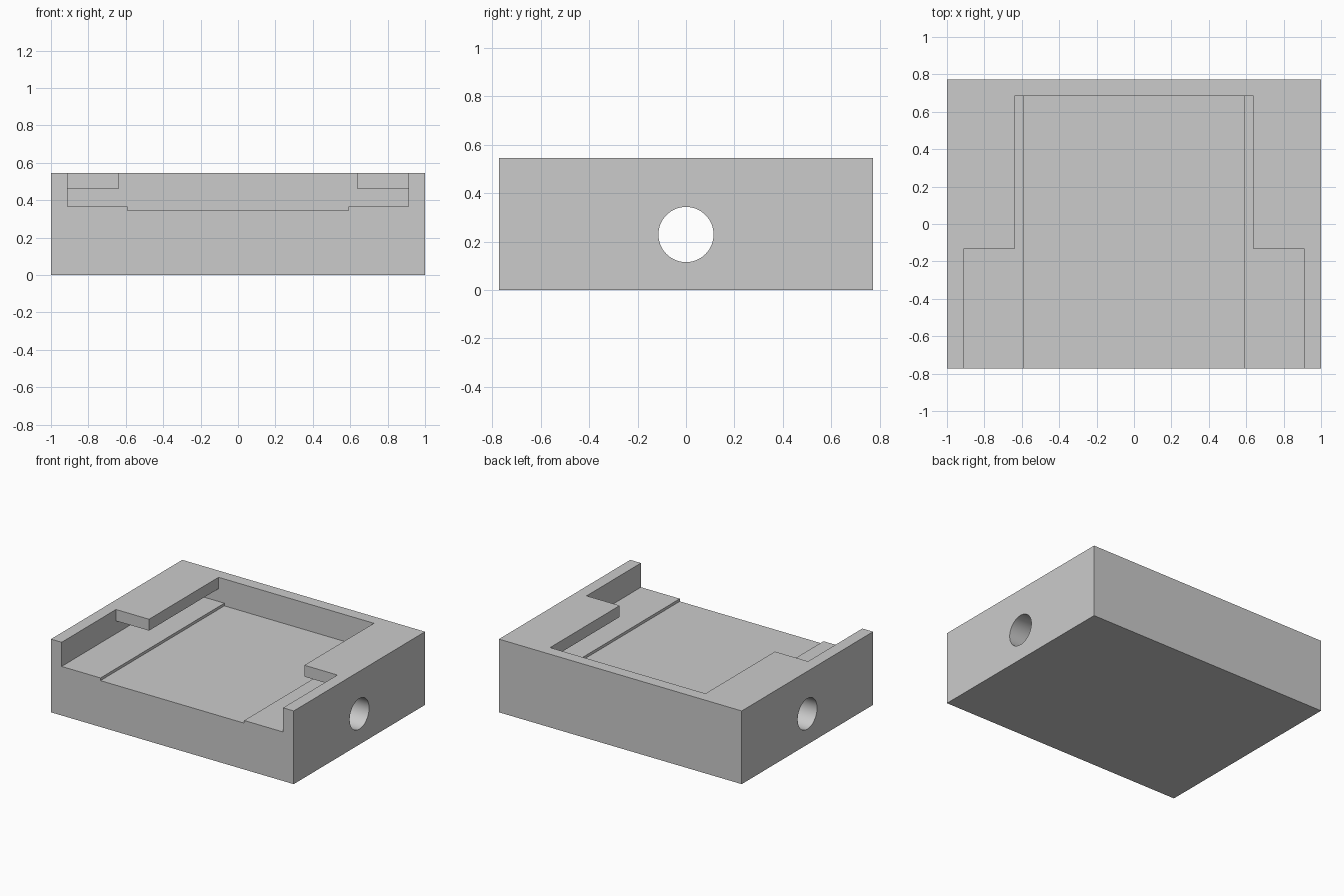
import bpy
import bmesh
from math import radians
from mathutils import Matrix, Vector

cube = bpy.data.objects.get("Cube")
if cube:
    bpy.data.objects.remove(cube, do_unlink=True)

WIDTH, DEPTH, HEIGHT = 2.0, 1.545, 0.545
FRONT = -1.0          # cutters start ahead of the open front
ABOVE = 0.7           # cutters end above the top face

grey = bpy.data.materials.new("plain grey")
grey.use_nodes = True
colour = (0.6, 0.6, 0.6, 1)
grey.diffuse_color = colour
grey.node_tree.nodes["Principled BSDF"].inputs["Base Color"].default_value = colour


def add_object(name, bm):
    bmesh.ops.recalc_face_normals(bm, faces=bm.faces)
    mesh = bpy.data.meshes.new(name)
    bm.to_mesh(mesh)
    bm.free()
    mesh.materials.append(grey)
    obj = bpy.data.objects.new(name, mesh)
    bpy.context.collection.objects.link(obj)
    return obj


def extrude_profile(name, half, y0, y1):
    """Mirror a right-hand x-z profile and extrude it from y0 to y1."""
    points = half + [(-x, z) for x, z in reversed(half)]
    bm = bmesh.new()
    face = bm.faces.new([bm.verts.new((x, y0, z)) for x, z in points])
    ring = bmesh.ops.extrude_face_region(bm, geom=[face])["geom"]
    verts = [v for v in ring if isinstance(v, bmesh.types.BMVert)]
    bmesh.ops.translate(bm, verts=verts, vec=Vector((0, y1 - y0, 0)))
    return add_object(name, bm)


# Solid block
block = extrude_profile("slotted_block", [(WIDTH / 2, 0), (WIDTH / 2, HEIGHT)],
                        -DEPTH / 2, DEPTH / 2)

# Undercut slot with a shallow channel in its floor, closed at the back
slot = extrude_profile("slot_cutter", [
    (0.592, 0.345), (0.592, 0.365), (0.912, 0.365),
    (0.912, 0.46), (0.64, 0.46), (0.64, ABOVE)], FRONT, 0.685)

# Wider opening at the front, where the overhanging lips stop
mouth = extrude_profile("mouth_cutter", [(0.912, 0.365), (0.912, ABOVE)],
                        FRONT, -0.133)

# Round bore from side to side
bm = bmesh.new()
bmesh.ops.create_cone(bm, cap_ends=True, segments=64, radius1=0.114,
                      radius2=0.114, depth=WIDTH + 0.4,
                      matrix=Matrix.Translation((0, 0, 0.229))
                      @ Matrix.Rotation(radians(90), 4, "Y"))
bore = add_object("bore_cutter", bm)

cutters = (slot, mouth, bore)
for cutter in cutters:
    mod = block.modifiers.new(cutter.name, "BOOLEAN")
    mod.operation = "DIFFERENCE"
    mod.solver = "EXACT"
    mod.object = cutter
    cutter.hide_render = True

# Apply the cuts, then drop the helpers
bpy.context.view_layer.objects.active = block
block.select_set(True)
for cutter in cutters:
    bpy.ops.object.modifier_apply(modifier=cutter.name)
    bpy.data.objects.remove(cutter, do_unlink=True)
bpy.ops.object.shade_smooth_by_angle(angle=radians(30))
